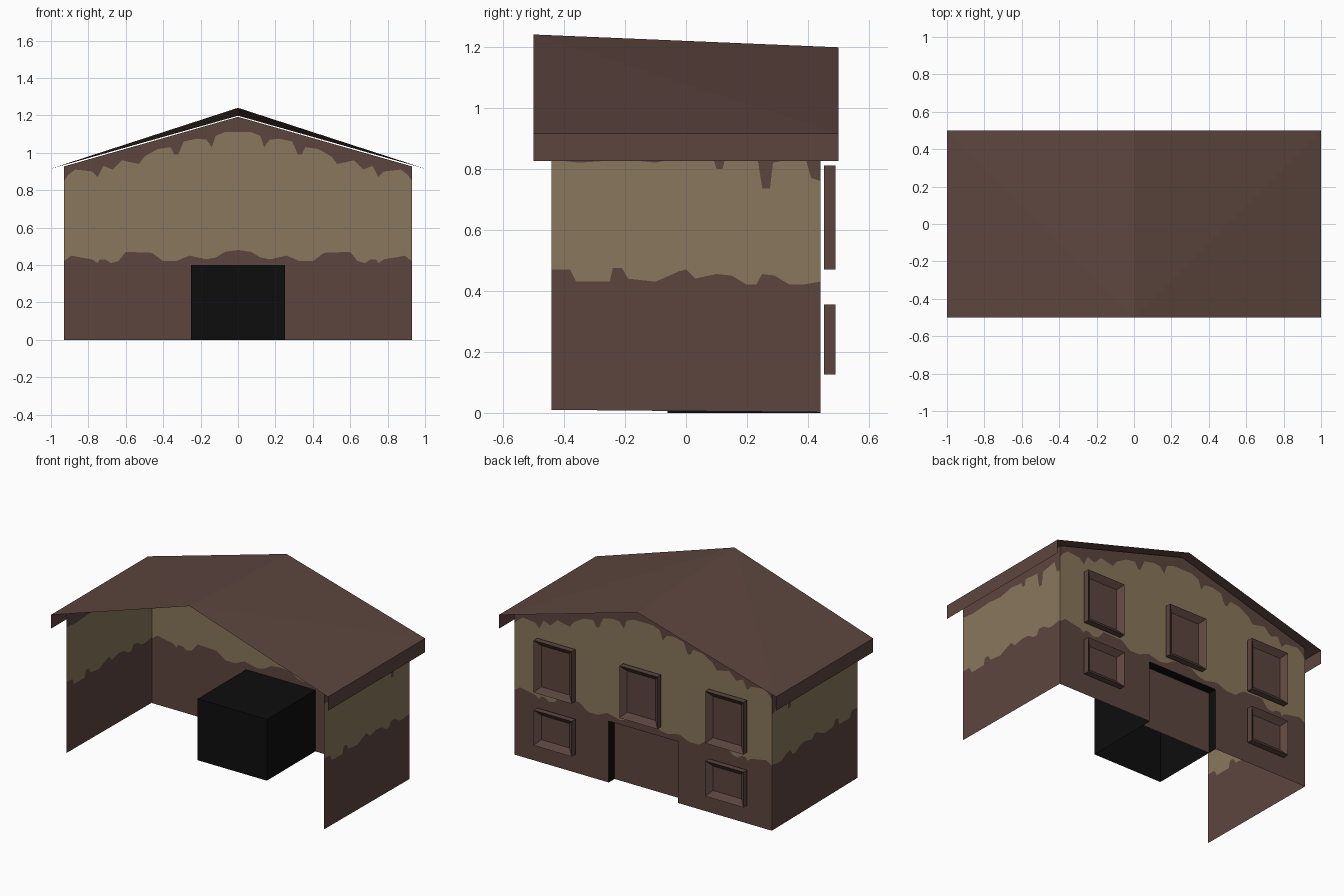
import bpy, bmesh
from mathutils import Vector

if "Cube" in bpy.data.objects:
    bpy.data.objects.remove(bpy.data.objects["Cube"])


def material(name, col):
    m = bpy.data.materials.new(name)
    m.diffuse_color = (*col, 1)
    m.use_nodes = True
    m.node_tree.nodes["Principled BSDF"].inputs["Base Color"].default_value = m.diffuse_color
    return m


BROWN = material("dark_brown_wood", (0.108, 0.060, 0.049))
TAN = material("tan_plaster", (0.250, 0.186, 0.106))
BLACK = material("black_interior", (0.0042, 0.0042, 0.0042))


def finish(name, bm, mats):
    me = bpy.data.meshes.new(name)
    bm.to_mesh(me)
    bm.free()
    for m in mats:
        me.materials.append(m)
    ob = bpy.data.objects.new(name, me)
    bpy.context.collection.objects.link(ob)
    return ob


def panels(name, polys, mats):
    """polys: (points, outward direction, material index)"""
    bm = bmesh.new()
    for pts, out, mi in polys:
        f = bm.faces.new([bm.verts.new(p) for p in pts])
        f.normal_update()
        if f.normal.dot(Vector(out)) < 0:
            f.normal_flip()
        f.material_index = mi
    bmesh.ops.remove_doubles(bm, verts=bm.verts, dist=1e-4)
    return finish(name, bm, mats)


def mirrored(half):
    return [(-u, z) for u, z in reversed(half) if u > 0] + half


def wall(name, place, out, base, low, high, top):
    """Three bands between four left-to-right outlines."""
    bands = [(base, low, 0), (low, high, 1), (high, top, 0)]
    panels(name, [([place(u, z) for u, z in a + b[::-1]], out, mi)
                  for a, b, mi in bands], [BROWN, TAN])


# back wall: gable with doorway and ragged plaster edges
back_low = mirrored([(0, .48), (.07, .47), (.12, .44), (.17, .43), (.26, .45),
                     (.33, .42), (.4, .42), (.46, .465), (.6, .47), (.64, .42),
                     (.68, .41), (.71, .43), (.74, .43), (.75, .41), (.78, .43),
                     (.84, .44), (.89, .45), (.93, .42)])
back_high = mirrored([(0, 1.11), (.07, 1.11), (.12, 1.09), (.14, 1.03), (.17, 1.07),
                      (.22, 1.075), (.29, 1.06), (.32, .99), (.34, .99), (.36, 1.03),
                      (.43, 1.02), (.5, .98), (.53, .94), (.58, .95), (.62, .96),
                      (.67, .91), (.72, .93), (.75, .87), (.78, .90), (.87, .91),
                      (.91, .88), (.93, .85)])
back_top = [(-.93, .927), (0, 1.192), (.93, .927)]
doorway = [(-.93, 0), (-.25, 0), (-.25, .4), (.25, .4), (.25, 0), (.93, 0)]
wall("back_wall", lambda u, z: (u, .44, z), (0, 1, 0),
     doorway, back_low, back_high, back_top)

# side walls
side_low = [(-.44, .47), (-.38, .47), (-.36, .43), (-.25, .43), (-.24, .475),
            (-.21, .475), (-.19, .44), (-.1, .43), (-.02, .465), (0, .47),
            (.03, .44), (.1, .455), (.15, .45), (.2, .42), (.23, .42), (.25, .455),
            (.29, .45), (.34, .42), (.38, .42), (.44, .43)]
side_high = [(-.44, .83), (-.35, .82), (-.2, .83), (-.1, .82), (0, .84), (.09, .83),
             (.1, .80), (.12, .80), (.13, .84), (.235, .83), (.25, .735), (.275, .735),
             (.285, .82), (.39, .84), (.41, .77), (.44, .76)]
for side, s in (("left", -1), ("right", 1)):
    wall(side + "_wall", lambda u, z: (s * .93, u, z), (s, 0, 0),
         [(-.44, .01), (.44, .002)], side_low, side_high, [(-.44, .927), (.44, .927)])

# roof slopes (ridge drops toward the back) and eave boards
roof = []
for s in (-1, 1):
    roof.append(([(0, -.5, 1.24), (s, -.5, .915)] + [(s, .5, .915)], (s, 0, 2), 0))
    roof.append(([(0, -.5, 1.24), (s, .5, .915), (0, .5, 1.198)], (s, 0, 2), 0))
    roof.append(([(s, -.5, .915), (s, .5, .915), (s, .5, .825), (s, -.5, .825)],
                 (s, 0, 0), 0))
panels("roof", roof, [BROWN])

# black entry box, open underneath and at the doorway
a, y0, y1, h = .25, -.06, .44, .4
box = [([(-a, y0, 0), (a, y0, 0), (a, y0, h), (-a, y0, h)], (0, -1, 0), 0),
       ([(-a, y0, h), (a, y0, h), (a, y1, h), (-a, y1, h)], (0, 0, 1), 0)]
for s in (-a, a):
    box.append(([(s, y0, 0), (s, y1, 0), (s, y1, h), (s, y0, h)], (s, 0, 0), 0))
panels("entry_box", box, [BLACK])

# recessed door
panels("door", [([(-a, .38, 0), (a, .38, 0), (a, .38, h), (-a, .38, h)],
                 (0, 1, 0), 0)], [BROWN])


# windows: framed block with a sunken panel
def window(name, x, z0, z1, w=.275):
    bm = bmesh.new()
    bmesh.ops.create_cube(bm, size=1)
    for v in bm.verts:
        v.co = (x + v.co.x * w, .471 + v.co.y * .038, (z0 + z1) / 2 + v.co.z * (z1 - z0))
    bm.normal_update()
    front = max(bm.faces, key=lambda f: f.normal.y)
    bmesh.ops.inset_region(bm, faces=[front], thickness=.05)
    for v in front.verts:
        v.co.y -= .03
    finish(name, bm, [BROWN])


for label, x in (("left", -.62), ("middle", 0), ("right", .62)):
    window("upper_window_" + label, x, .47, .81)
    if x:
        window("lower_window_" + label, x, .125, .355)
